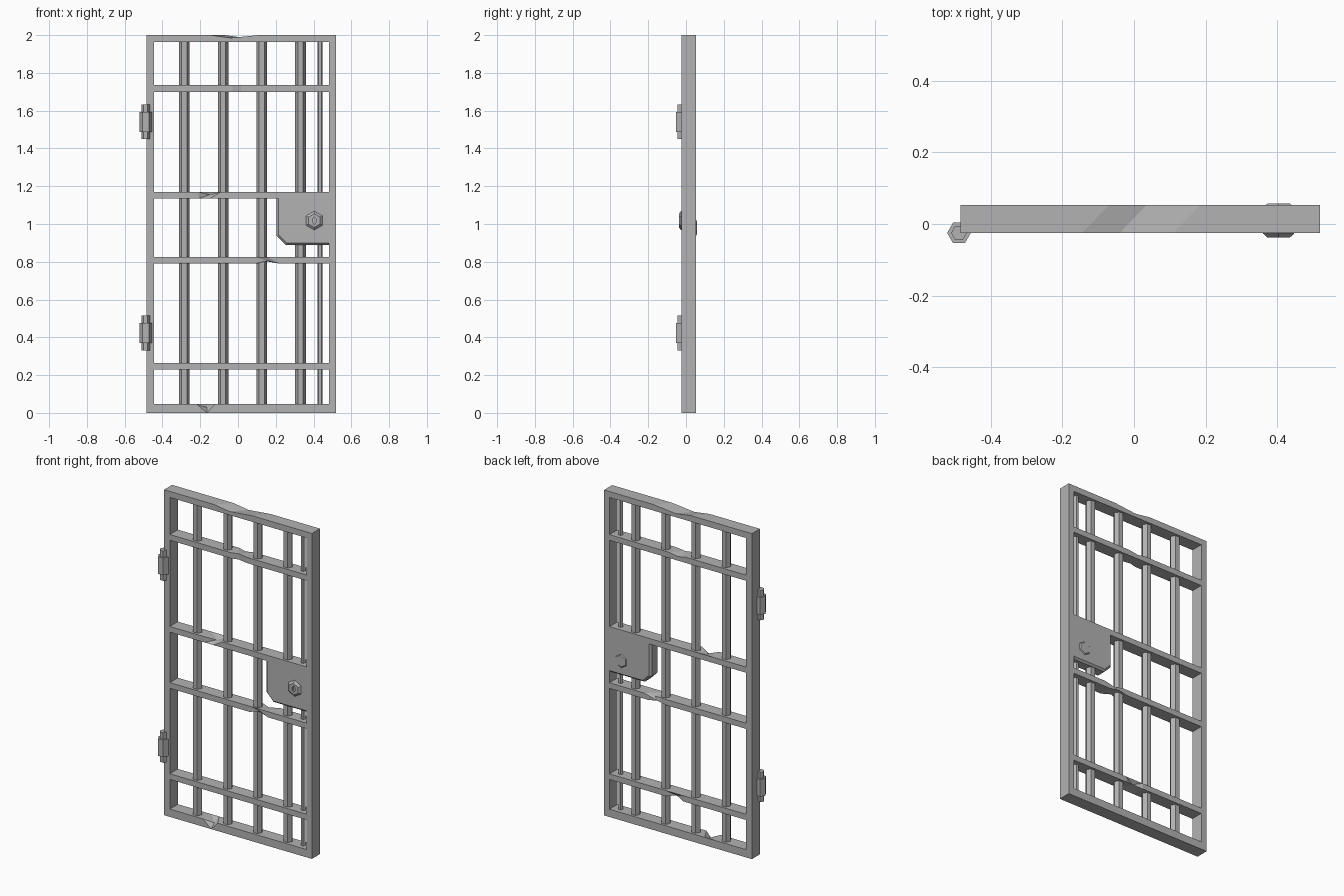
import bpy, bmesh, math
from mathutils import Matrix

cube = bpy.data.objects.get("Cube")
if cube:
    bpy.data.objects.remove(cube, do_unlink=True)

iron = bpy.data.materials.new("grey iron")
iron.use_nodes = True
iron.diffuse_color = (0.45, 0.45, 0.45, 1)
iron.node_tree.nodes["Principled BSDF"].inputs["Base Color"].default_value = iron.diffuse_color

FRONT, BACK = -0.025, 0.053
MID = (FRONT + BACK) / 2
LEFT, RIGHT = -0.446, 0.483      # inner faces of the stiles


def finish(name, bm):
    bmesh.ops.recalc_face_normals(bm, faces=bm.faces)
    mesh = bpy.data.meshes.new(name)
    bm.to_mesh(mesh)
    bm.free()
    mesh.materials.append(iron)
    obj = bpy.data.objects.new(name, mesh)
    bpy.context.collection.objects.link(obj)
    return obj


def loft(name, rings):
    """Skin a closed solid through rings of equal length."""
    bm = bmesh.new()
    loops = [[bm.verts.new(p) for p in ring] for ring in rings]
    n = len(loops[0])
    for a, b in zip(loops, loops[1:]):
        for i in range(n):
            j = (i + 1) % n
            bm.faces.new((a[i], a[j], b[j], b[i]))
    bm.faces.new(loops[0])
    bm.faces.new(loops[-1])
    # Triangulate only the warped faces of dented rails
    bmesh.ops.connect_verts_nonplanar(bm, angle_limit=0.01, faces=bm.faces)
    return finish(name, bm)


def box(name, x0, x1, z0, z1):
    ring = lambda z: [(x0, FRONT, z), (x1, FRONT, z), (x1, BACK, z), (x0, BACK, z)]
    return loft(name, [ring(z0), ring(z1)])


def rail(name, z0, z1, span, dents):
    """Crossbar hammered at chosen edges: dents = {edge: (shift_x, dy, dz)}."""
    edges = {"fb": (FRONT, z0), "bb": (BACK, z0), "bt": (BACK, z1), "ft": (FRONT, z1)}
    rings = []
    for k, x in enumerate((LEFT, *span, RIGHT)):
        ring = []
        for key, (y, z) in edges.items():
            sx, dy, dz = dents.get(key, (0, 0, 0))
            hit = k == 2
            ring.append((x + (sx if 0 < k < 4 else 0), y + dy * hit, z + dz * hit))
        rings.append(ring)
    return loft(name, rings)


def hex_ring(r, t, centre, axis):
    """Hexagon around z (points along x) or around y (points along z)."""
    pts = []
    for i in range(6):
        c, s = r * math.cos(i * math.pi / 3), r * math.sin(i * math.pi / 3)
        u, v = centre
        pts.append((u + c, v + s, t) if axis == "z" else (u + s, t, v + c))
    return pts


def hex_solid(name, centre, axis, profile):
    return loft(name, [hex_ring(r, t, centre, axis) for r, t in profile])


# Outer frame
box("hinge_side_stile", -0.485, LEFT, 0, 2)
box("lock_side_stile", RIGHT, 0.52, 0, 2)
rail("top_rail", 1.963, 2, (-0.145, -0.04, 0.11), {"ft": (0, 0, -0.015), "bt": (0.075, 0, -0.015)})
rail("bottom_rail", 0, 0.048, (-0.22, -0.165, -0.12), {"ft": (0, 0.03, -0.02)})

# Dented crossbars
rail("upper_crossbar", 1.7, 1.735, (-0.03, 0.015, 0.08),
     {"ft": (0, 0.012, 0), "fb": (0, 0.012, 0), "bt": (0, 0, -0.01)})
rail("lock_crossbar", 1.135, 1.17, (-0.21, -0.15, -0.09), {"ft": (0, 0.03, -0.015)})
rail("middle_crossbar", 0.79, 0.825, (0.095, 0.155, 0.22),
     {"fb": (0, 0.01, 0.015), "bb": (0, 0, 0.012), "bt": (0.03, -0.015, -0.008)})
rail("lower_crossbar", 0.23, 0.265, (-0.02, 0.04, 0.1), {"bb": (0, -0.02, 0.014)})

# Upright hexagonal bars
for i in range(4):
    hex_solid(f"upright_bar_{i + 1}", (-0.284 + 0.205 * i, MID), "z", [(0.028, 0.02), (0.028, 1.98)])
hex_solid("thin_upright_bar", (0.434, MID), "z", [(0.014, 0.02), (0.014, 1.98)])


# Lock plate with softened free edges
def plate_ring(y, g):
    outline = [(RIGHT, 1.135), (0.215 - g, 1.135), (0.215 - g, 0.942 - g / 2),
               (0.257 - g / 2, 0.9 - g), (RIGHT, 0.9 - g)]
    return [(x, y, z) for x, z in outline]


loft("lock_plate", [plate_ring(FRONT, 0), plate_ring(FRONT + 0.012, 0.011),
                    plate_ring(BACK - 0.012, 0.011), plate_ring(BACK, 0)])

# Front and back lock bosses
boss = hex_solid("front_lock_boss", (0.404, 1.018), "y",
                 [(0.05, FRONT + 0.005), (0.05, FRONT - 0.002), (0.036, -0.038)])
hex_solid("back_lock_boss", (0.404, 0.98), "y",
          [(0.042, BACK - 0.005), (0.042, BACK), (0.036, 0.057)])

# Keyhole cut into the front boss
cutter = hex_solid("keyhole_cutter", (0, 0), "y", [(0.02, -0.05), (0.02, -0.028)])
cutter.data.transform(Matrix.Translation((0.404, 0, 1.018)) @ Matrix.Diagonal((0.5, 1, 1, 1)))
cutter.hide_render = True
cutter.hide_set(True)
cut = boss.modifiers.new("keyhole", "BOOLEAN")
cut.operation = "DIFFERENCE"
cut.solver = "EXACT"
cut.object = cutter
bpy.context.view_layer.update()
cut_mesh = bpy.data.meshes.new_from_object(boss.evaluated_get(bpy.context.evaluated_depsgraph_get()))
boss.modifiers.clear()
boss.data = cut_mesh
bpy.data.objects.remove(cutter, do_unlink=True)

# Hinges: hexagonal barrel with a slimmer pin through it
for label, z in (("upper", 1.541), ("lower", 0.423)):
    for part, r, half in (("barrel", 0.033, 0.053), ("pin", 0.022, 0.092)):
        hex_solid(f"{label}_hinge_{part}", (-0.489, -0.025), "z", [(r, z - half), (r, z + half)])
